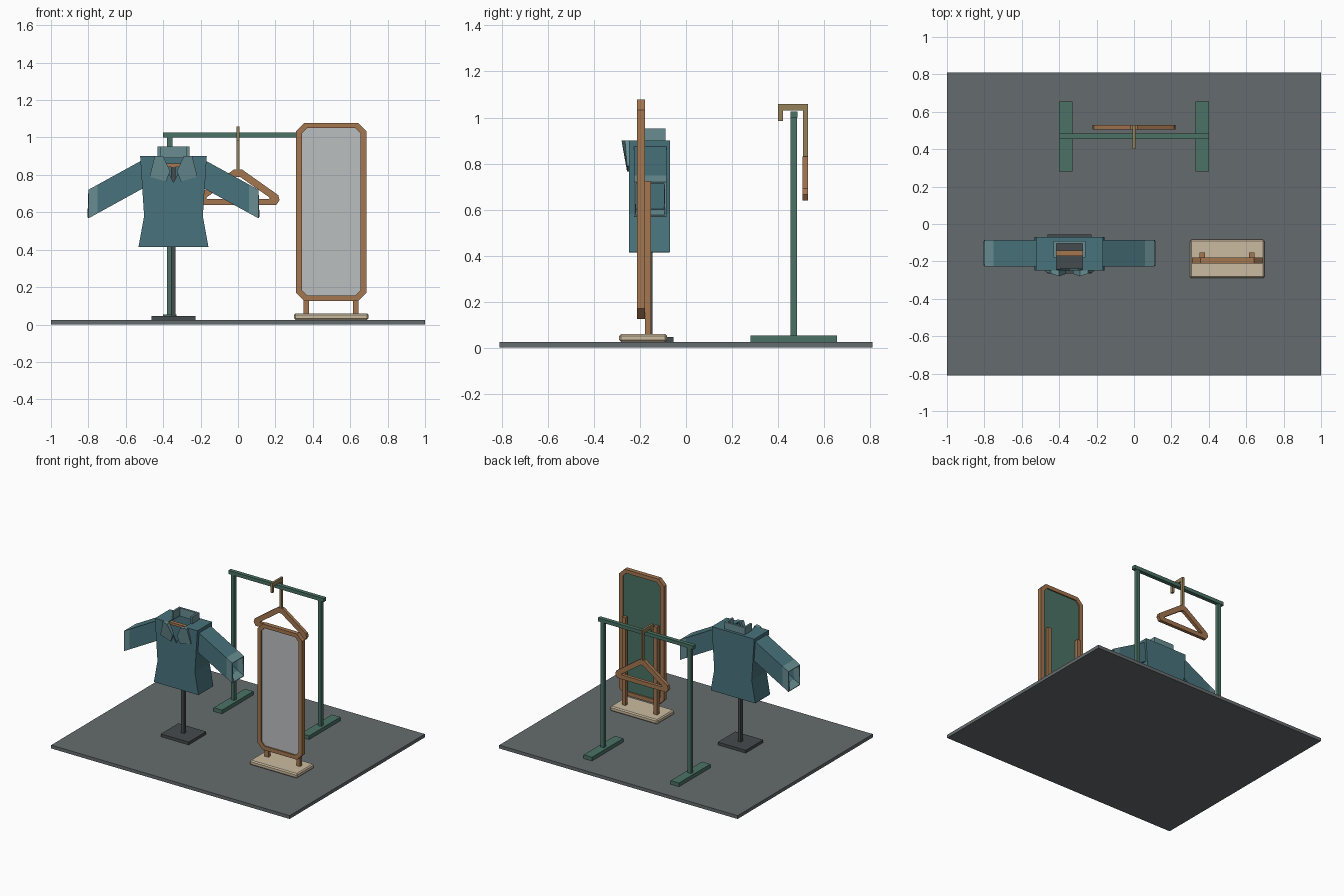
import bpy, bmesh

if "Cube" in bpy.data.objects:
    bpy.data.objects.remove(bpy.data.objects["Cube"])


def mat(name, r, g, b):
    m = bpy.data.materials.new(name)
    m.diffuse_color = (r, g, b, 1)
    m.use_nodes = True
    m.node_tree.nodes["Principled BSDF"].inputs["Base Color"].default_value = m.diffuse_color
    return m


SLATE = mat("slate", .13, .15, .155)
DARK = mat("dark_metal", .06, .07, .075)
TEAL = mat("teal_cloth", .065, .17, .2)
PALE = mat("pale_teal_cloth", .14, .27, .29)
GREEN = mat("green_paint", .07, .17, .13)
WOOD = mat("wood", .37, .18, .08)
BRASS = mat("brass", .3, .22, .1)
CREAM = mat("cream", .6, .5, .35)
GLASS = mat("mirror_grey", .5, .52, .53)


def mesh(name, verts, faces, m, solid=0):
    bm = bmesh.new()
    vs = [bm.verts.new(v) for v in verts]
    for f in faces:
        bm.faces.new([vs[i] for i in f])
    bmesh.ops.recalc_face_normals(bm, faces=bm.faces)
    me = bpy.data.meshes.new(name)
    bm.to_mesh(me)
    bm.free()
    me.materials.append(m)
    ob = bpy.data.objects.new(name, me)
    bpy.context.collection.objects.link(ob)
    if solid:
        mod = ob.modifiers.new("thickness", 'SOLIDIFY')
        mod.thickness, mod.offset = solid, -1
    return ob


def box(name, x, y, z, m, bevel=0):
    vs = [(a, b, c) for c in z for b in y for a in x]
    ob = mesh(name, vs, [(0, 1, 3, 2), (4, 5, 7, 6), (0, 1, 5, 4),
                         (2, 3, 7, 6), (0, 2, 6, 4), (1, 3, 7, 5)], m)
    if bevel:
        mod = ob.modifiers.new("bevel", 'BEVEL')
        mod.width, mod.segments = bevel, 1
    return ob


def loops(name, rings, m, closed=False, caps=False, solid=0):
    """Skin equal-sided rings; closed joins the last ring to the first."""
    n, k = len(rings[0]), len(rings)
    faces = [(r * n + i, r * n + (i + 1) % n,
              (r + 1) % k * n + (i + 1) % n, (r + 1) % k * n + i)
             for r in range(k if closed else k - 1) for i in range(n)]
    if caps:
        faces += [tuple(range(n)), tuple(range((k - 1) * n, k * n))]
    return mesh(name, [v for r in rings for v in r], faces, m, solid)


def at(pts, y):
    return [(x, y, z) for x, z in pts]


def frame(name, outer, inner, y0, y1, m):
    return loops(name, [at(outer, y0), at(outer, y1), at(inner, y1), at(inner, y0)], m, closed=True)


def octagon(x0, x1, z0, z1, c):
    return [(x0 + c, z0), (x1 - c, z0), (x1, z0 + c), (x1, z1 - c),
            (x1 - c, z1), (x0 + c, z1), (x0, z1 - c), (x0, z0 + c)]


box("floor", (-1, 1), (-.81, .81), (0, .025), SLATE)

# Clothes rack
for s, side in ((-1, "left"), (1, "right")):
    box("rack_foot_" + side, (s * .365 - .035, s * .365 + .035), (.28, .655), (.025, .053), GREEN)
    box("rack_post_" + side, (s * .365 - .014, s * .365 + .014), (.455, .482), (.053, 1.0), GREEN)
box("rack_bar", (-.4, .4), (.455, .485), (1.0, 1.027), GREEN)

# Hanger with hook over the bar
frame("hanger",
      [(-.222, .665), (-.205, .64), (.205, .64), (.222, .665), (.215, .692), (.02, .83), (-.02, .83), (-.215, .692)],
      [(-.17, .675), (-.165, .672), (.165, .672), (.17, .675), (.165, .682), (.01, .79), (-.01, .79), (-.165, .682)],
      .505, .53, WOOD)
hook = [(.53, .82), (.53, 1.058), (.40, 1.058), (.40, .985),
        (.422, .985), (.422, 1.03), (.508, 1.03), (.508, .82)]
loops("hanger_hook", [[(x, y, z) for y, z in hook] for x in (-.008, .008)], BRASS, caps=True)

# Standing mirror
hole = octagon(.342, .655, .155, 1.05, .028)
frame("mirror_frame", octagon(.31, .687, .125, 1.078, .045), hole, -.212, -.178, WOOD)
for nm, y0, y1, m in (("mirror_glass", -.202, -.196, GLASS), ("mirror_backing", -.196, -.188, GREEN)):
    loops(nm, [at(hole, y0), at(hole, y1)], m, caps=True)
for x, side in ((.364, "left"), (.629, "right")):
    box("mirror_support_" + side, (x - .015, x + .015), (-.178, -.152), (.055, .725), WOOD)
box("mirror_base", (.3, .697), (-.29, -.083), (.025, .06), CREAM, .008)

# Display stand inside the jacket
C = -.345
box("stand_base", (C - .117, C + .117), (-.265, -.055), (.025, .046), DARK)
box("stand_pole", (C - .012, C + .012), (-.17, -.146), (.046, .842), DARK)
box("stand_shoulder_bar", (C - .14, C + .14), (-.17, -.142), (.842, .86), WOOD)

# Jacket body: flared shell with neck opening and front notch
F, B = -.248, -.07
verts = [(C + sx * hx, F if sy < 0 else B, z)
         for hx, z in ((.187, .415), (.157, .58), (.178, .9))
         for sx, sy in ((-1, -1), (1, -1), (1, 1), (-1, 1))]
verts += [(C - .07, F, .9), (C + .07, F, .9), (C + .07, -.1, .9), (C - .07, -.1, .9), (C, F, .76)]
faces = [(0, 1, 5, 4), (1, 2, 6, 5), (2, 3, 7, 6), (3, 0, 4, 7),
         (5, 6, 10, 9), (6, 7, 11, 10), (7, 4, 8, 11),
         (4, 5, 9, 13, 16, 12, 8),
         (8, 12, 15, 11), (9, 13, 14, 10), (10, 14, 15, 11)]
mesh("jacket_body", verts, faces, TEAL, .01)


def sleeve_ring(s, x):
    top = .88 - (x - .165) * .55
    return [(C + s * x, y, z) for y, z in
            ((-.226, top - .153), (-.085, top - .153), (-.085, top), (-.226, top))]


# Sleeves, cuffs, collar sides and lapels, mirrored about the jacket centre
for s, side in ((-1, "left"), (1, "right")):
    loops("jacket_sleeve_" + side, [sleeve_ring(s, .165), sleeve_ring(s, .405)], TEAL, solid=.01)
    loops("jacket_cuff_" + side, [sleeve_ring(s, .405), sleeve_ring(s, .455)], PALE, solid=.012)
    box("collar_side_" + side, sorted((C + s * .07, C + s * .085)), (-.178, -.09), (.89, .953), PALE)
    lapel = [(.1, .9, -.265), (.055, .9, -.28), (.018, .82, -.266), (.04, .765, -.256), (.128, .79, -.256)]
    loops("lapel_" + side, [[(C + s * x, y, z) for x, z, y in lapel],
                            [(C + s * x, F + .002, z) for x, z, y in lapel]], PALE, caps=True)
box("collar_back", (C - .085, C + .085), (-.105, -.09), (.89, .953), PALE)
